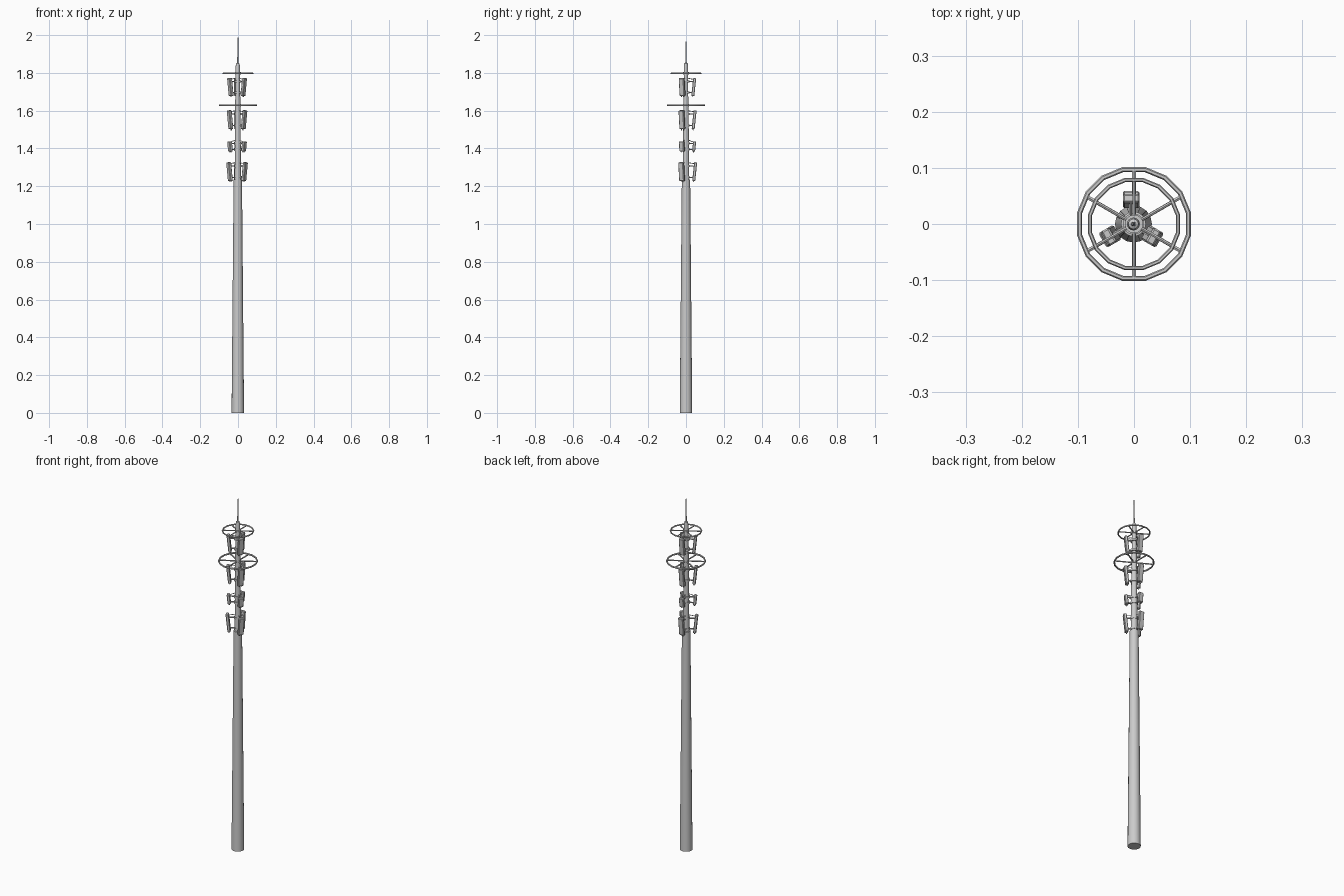
import bpy, bmesh, math
from mathutils import Matrix, Vector

if "Cube" in bpy.data.objects:
    bpy.data.objects.remove(bpy.data.objects["Cube"])


def make(name, bm, smooth=False):
    bmesh.ops.recalc_face_normals(bm, faces=bm.faces)
    me = bpy.data.meshes.new(name)
    bm.to_mesh(me)
    bm.free()
    ob = bpy.data.objects.new(name, me)
    bpy.context.collection.objects.link(ob)
    if smooth:
        bpy.ops.object.select_all(action='DESELECT')
        ob.select_set(True)
        bpy.context.view_layer.objects.active = ob
        bpy.ops.object.shade_smooth_by_angle(angle=math.radians(35))
    return ob


def lathe(name, profile, n=16, cx=0.0):
    # Capped surface of revolution from (radius, z) pairs
    bm = bmesh.new()
    rings = [[bm.verts.new((cx + r * math.cos(2 * math.pi * i / n),
                            r * math.sin(2 * math.pi * i / n), z))
              for i in range(n)] for r, z in profile]
    for a, b in zip(rings, rings[1:]):
        for i in range(n):
            j = (i + 1) % n
            bm.faces.new((a[i], a[j], b[j], b[i]))
    bm.faces.new(rings[0][::-1])
    bm.faces.new(rings[-1])
    return make(name, bm, True)


def add_box(bm, size, mat, bevel=0.0):
    vs = bmesh.ops.create_cube(bm, size=1, matrix=mat @ Matrix.Diagonal((*size, 1)))['verts']
    if bevel:
        edges = {e for v in vs for e in v.link_edges}
        bmesh.ops.bevel(bm, geom=list(edges), offset=bevel, segments=1, affect='EDGES')


def add_rod(bm, p, q, r, n=6):
    p, q = Vector(p), Vector(q)
    d = q - p
    mat = Matrix.Translation((p + q) / 2) @ d.to_track_quat('Z', 'Y').to_matrix().to_4x4()
    bmesh.ops.create_cone(bm, cap_ends=True, segments=n, radius1=r, radius2=r,
                          depth=d.length, matrix=mat)


# Tapered mast: wide lower shaft, stepped slimmer upper sections
lathe("mast", [(.033, 0), (.0222, 1.225), (.0222, 1.235), (.0165, 1.236), (.0155, 1.43),
               (.014, 1.55), (.0135, 1.675), (.0115, 1.676), (.0115, 1.835),
               (.009, 1.85), (.004, 1.853), (.003, 1.885)], cx=-.001)
lathe("lightning_rod", [(.0022, 1.87), (.0018, 1.94), (.0012, 2.0)], 6)

# Antenna tiers: centre z, panel height, distance from mast, panel width
tiers = [(1.277, .10, .046, .030), (1.411, .053, .043, .028),
         (1.552, .10, .043, .030), (1.725, .096, .041, .030)]
names = ["lower", "small", "middle", "upper"]
for (z, h, r, w), nm in zip(tiers, names):
    panels, brackets = bmesh.new(), bmesh.new()
    for k in range(3):
        base = (Matrix.Translation((-.005, 0, z))
                @ Matrix.Rotation(math.radians(90 + 120 * k), 4, 'Z'))
        tilt = base @ Matrix.Translation((r, 0, 0)) @ Matrix.Rotation(math.radians(6), 4, 'Y')
        # Panel leans outward at the top, with cable sockets beneath
        add_box(panels, (.016, w, h), tilt, .003)
        for s in (-1, 1):
            add_rod(panels, tilt @ Vector((0, s * .006, -h / 2 - .006)),
                    tilt @ Vector((0, s * .006, -h / 2 + .002)), .0022)
        # Level arms and a sloping brace carry each panel
        for s in (-1, 1):
            zz = s * h * .3
            add_box(brackets, (r - .014, .007, .005),
                    base @ Matrix.Translation(((r + .004) / 2, 0, zz)))
        add_rod(brackets, base @ Vector((.010, 0, h * .3 + .018)),
                tilt @ Vector((-.005, 0, h * .42)), .002)
    make(nm + "_antenna_panels", panels)
    make(nm + "_brackets", brackets)
    # Clamp bands round the mast
    for s, part in ((-1, "bottom"), (1, "top")):
        c = z + s * h * .3
        lathe(f"{nm}_{part}_clamp", [(.019, c - .006), (.019, c + .006)], 16, -.001)

# Spoked ring guards
for nm, R, z, t in (("lower", .099, 1.628, .0045), ("upper", .080, 1.798, .0038)):
    bm = bmesh.new()
    n, m = 16, 6
    grid = [[bm.verts.new(((R + t * math.cos(b)) * math.cos(a),
                           (R + t * math.cos(b)) * math.sin(a), z + t * math.sin(b)))
             for b in [2 * math.pi * j / m for j in range(m)]]
            for a in [2 * math.pi * (i + .5) / n for i in range(n)]]
    for i in range(n):
        for j in range(m):
            i2, j2 = (i + 1) % n, (j + 1) % m
            bm.faces.new((grid[i][j], grid[i2][j], grid[i2][j2], grid[i][j2]))
    for k in range(6):
        a = math.radians(30 + 60 * k)
        d = Vector((math.cos(a), math.sin(a), 0))
        add_rod(bm, d * .008 + Vector((0, 0, z)), d * R * .985 + Vector((0, 0, z)), t * .85)
    make(nm + "_ring", bm, True)
    lathe(nm + "_ring_hub", [(.0165, z - .006), (.0165, z + .006)], 12)
